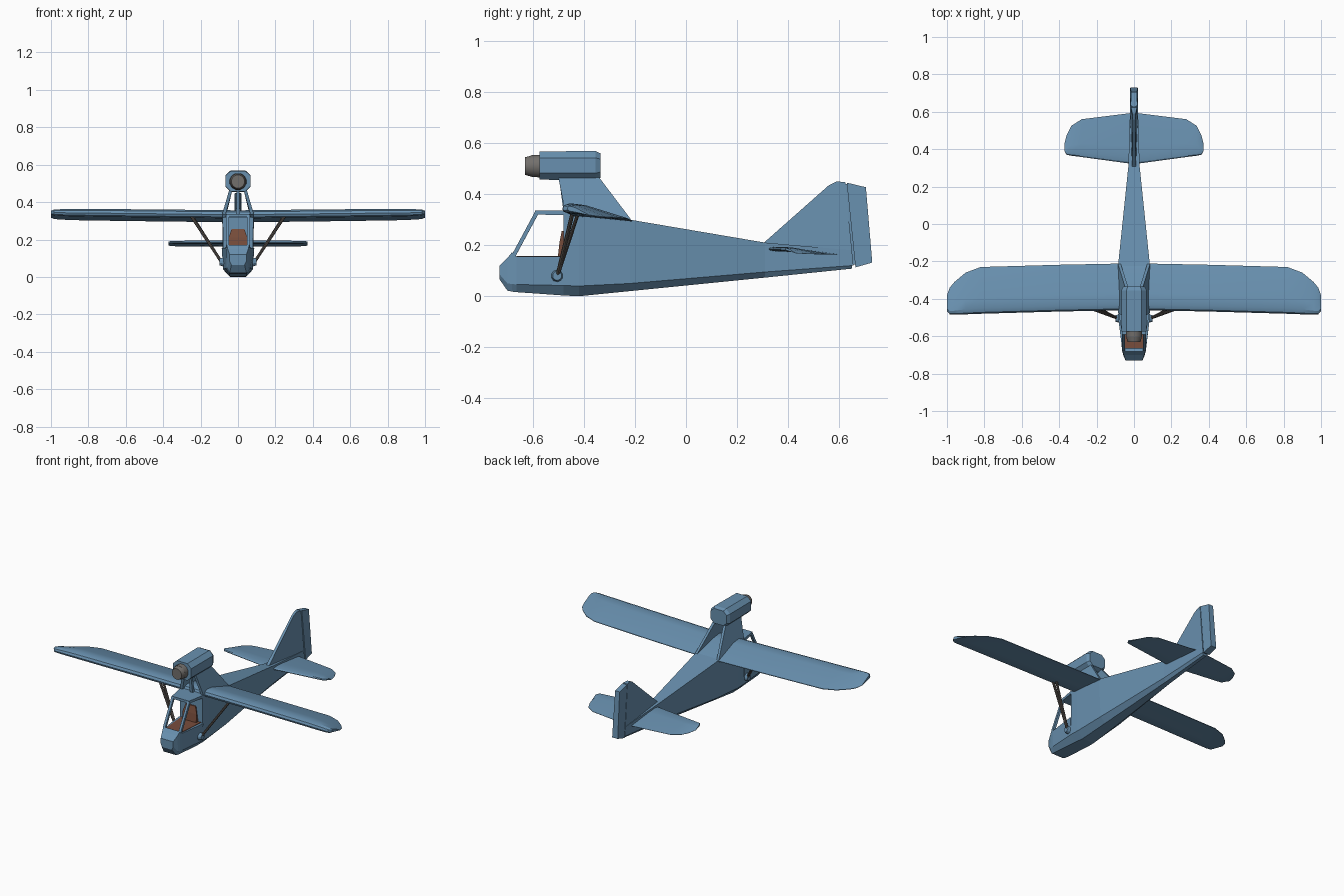
import bpy, bmesh, math
from mathutils import Vector

if "Cube" in bpy.data.objects:
    bpy.data.objects.remove(bpy.data.objects["Cube"])


def material(name, rgb):
    m = bpy.data.materials.new(name)
    m.use_nodes = True
    m.diffuse_color = (*rgb, 1)
    m.node_tree.nodes["Principled BSDF"].inputs["Base Color"].default_value = (*rgb, 1)
    return m


BLUE = material("steel_blue", (0.14, 0.28, 0.43))
BROWN = material("seat_brown", (0.19, 0.075, 0.045))
GREY = material("engine_grey", (0.17, 0.16, 0.15))
DARK = material("strut_grey", (0.11, 0.095, 0.085))


def loft(name, rings, mat, smooth=False):
    """Skin a row of equal-length rings and cap both ends."""
    bm = bmesh.new()
    rows = [[bm.verts.new(p) for p in ring] for ring in rings]
    n = len(rows[0])
    for a, b in zip(rows, rows[1:]):
        for i in range(n):
            j = (i + 1) % n
            bm.faces.new((a[i], a[j], b[j], b[i]))
    bm.faces.new(rows[0])
    bm.faces.new(rows[-1])
    bmesh.ops.recalc_face_normals(bm, faces=bm.faces)
    mesh = bpy.data.meshes.new(name)
    bm.to_mesh(mesh)
    bm.free()
    mesh.materials.append(mat)
    ob = bpy.data.objects.new(name, mesh)
    bpy.context.collection.objects.link(ob)
    if smooth:
        bpy.ops.object.select_all(action='DESELECT')
        ob.select_set(True)
        bpy.context.view_layer.objects.active = ob
        bpy.ops.object.shade_smooth_by_angle(angle=math.radians(30))
    return ob


def hull(name, sections):
    """Six-sided body sections: y, bottom, chine and top (half width, height)."""
    rings = []
    for y, *pairs in sections:
        right = [(w, y, z) for w, z in pairs]
        rings.append(right + [(-x, y, z) for x, y, z in reversed(right)])
    return loft(name, rings, BLUE)


def rod(name, a, b, r, mat, sides=8, r2=None):
    a, b = Vector(a), Vector(b)
    q = (b - a).to_track_quat('Z', 'Y')
    ang = [2 * math.pi * (i + 0.5) / sides for i in range(sides)]
    return loft(name, [[p + q @ Vector((math.cos(t) * s, math.sin(t) * s, 0)) for t in ang]
                       for p, s in ((a, r), (b, r2 or r))], mat, sides > 8)


def slab(name, outline, mat=BLUE):
    """Side outline of (y, z, half width)."""
    return loft(name, [[(s * w, y, z) for y, z, w in outline] for s in (-1, 1)], mat)


# Airfoil as (chord fraction, height fraction)
FOIL = [(0, .5), (.03, .8), (.12, 1), (.35, .92), (1, .08), (1, 0), (.35, .12), (.1, .12), (.02, .25)]


def wing(name, stations, z0, thick, tilt, dihedral):
    """Stations: x, leading y, trailing y, thickness scale; mirrored about x."""
    full = [(-x, *rest) for x, *rest in reversed(stations[1:])] + stations
    rings = []
    for x, le, te, s in full:
        rings.append([(x, le + (te - le) * c,
                       z0 + dihedral * abs(x) + tilt * (1 - c) + thick * (.5 + (h - .5) * s))
                      for c, h in FOIL])
    return loft(name, rings, BLUE, True)


# Fuselage: nose tub and tapering rear body
hull("nose_tub", [
    (-.73, (.035, .065), (.045, .085), (.045, .12)),
    (-.70, (.045, .022), (.058, .05), (.055, .15)),
    (-.682, (.045, .018), (.062, .048), (.06, .172)),
    (-.665, (.046, .016), (.065, .046), (.064, .155)),
    (-.48, (.045, .003), (.08, .042), (.087, .155)),
])
hull("rear_fuselage", [
    (-.48, (.045, .003), (.08, .042), (.082, .335)),
    (-.42, (.042, 0), (.08, .04), (.085, .333)),
    (-.22, (.035, .02), (.072, .05), (.085, .30)),
    (.31, (.015, .073), (.03, .095), (.03, .21)),
    (.65, (.01, .108), (.02, .12), (.02, .18)),
])

# Cabin roof, window pillars and rear posts
loft("cabin_roof", [[(-w, y, z), (w, y, z), (w, y, .336), (-w, y, .336)]
                    for y, w, z in ((-.592, .062, .32), (-.48, .082, .318))], BLUE)
for side, s in (("left", 1), ("right", -1)):
    rod(side + "_window_pillar", (s * .056, -.675, .16), (s * .057, -.585, .327), .011, BLUE, 4)

# Cockpit floor and seat
loft("cockpit_floor", [[(-w, y, z), (w, y, z), (w, y, z + .004), (-w, y, z + .004)]
                       for y, w, z in ((-.664, .055, .154), (-.48, .07, .154))], BROWN)
slab("seat_back", [(-.502, .155, .05), (-.496, .21, .05), (-.487, .255, .035),
                   (-.478, .255, .035), (-.478, .155, .05)], BROWN)

# Wing and tailplane
wing("main_wing", [(0, -.46, -.21, 1), (.4, -.468, -.218, 1), (.82, -.48, -.23, .95),
                   (.9, -.483, -.26, .9), (.96, -.485, -.31, .8), (.985, -.483, -.34, .7),
                   (1, -.465, -.38, .45)], .292, .05, .016, .011)
wing("tailplane", [(0, .32, .595, 1), (.28, .358, .56, 1), (.335, .365, .525, .9),
                   (.36, .37, .475, .8), (.372, .39, .43, .5)], .163, .02, .012, 0)

# Fin and rudder
slab("tail_fin", [(.30, .205, .01), (.56, .435, .007), (.59, .45, .008), (.624, .447, .016),
                  (.656, .12, .02), (.5, .13, .02)])
slab("rudder", [(.63, .445, .018), (.705, .427, .016), (.73, .132, .02),
                (.664, .113, .022)])
slab("rudder_hinge", [(.615, .44, .012), (.64, .44, .012), (.672, .125, .012), (.645, .125, .012)])

# Engine pod on its pylon
pod = [(.068, .03), (.04, .057), (-.04, .057), (-.068, .03),
       (-.068, -.03), (-.04, -.057), (.04, -.057), (.068, -.03)]
loft("engine_pod", [[(x * k, y, .512 + z * k) for x, z in pod]
                    for y, k in ((-.575, .97), (-.355, 1), (-.335, .84))], BLUE)
rod("engine_collar", (0, -.57, .51), (0, -.605, .51), .046, GREY, 12, .044)
rod("engine_hub", (0, -.605, .51), (0, -.63, .51), .043, GREY, 12, .036)
for side, s in (("left", 1), ("right", -1)):
    loft(side + "_pylon_plate", [
        [(s * .066, -.475, .335), (s * .085, -.475, .335), (s * .085, -.215, .3), (s * .07, -.215, .3)],
        [(s * .03, -.5, .465), (s * .047, -.5, .465), (s * .047, -.34, .465), (s * .03, -.34, .465)],
    ], BLUE)
rod("pylon_post", (0, -.47, .33), (0, -.49, .465), .014, BLUE, 4, .011)

# Wing struts with their fairings
for side, s in (("left", 1), ("right", -1)):
    foot = (s * .085, -.505, .075)
    rod(side + "_front_strut", foot, (s * .25, -.445, .325), .008, DARK)
    rod(side + "_rear_strut", foot, (s * .24, -.425, .318), .007, DARK)
    rod(side + "_strut_fairing", (s * .07, -.505, .08), (s * .1, -.505, .08), .026, BLUE, 10, .018)
